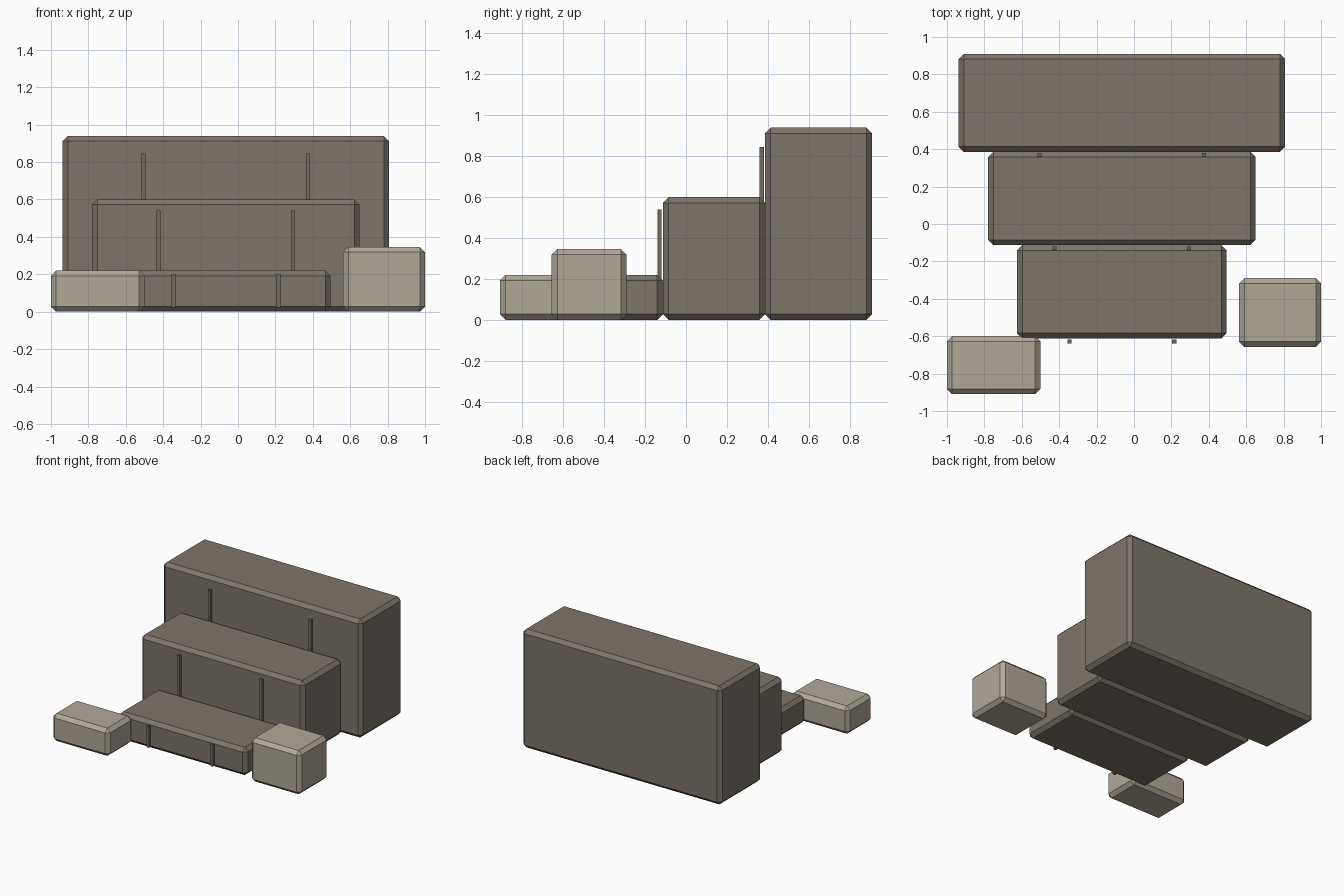
import bpy
from mathutils import Vector

cube = bpy.data.objects.get("Cube")
if cube:
    bpy.data.objects.remove(cube, do_unlink=True)


def material(name, color):
    m = bpy.data.materials.new(name)
    m.use_nodes = True
    m.diffuse_color = (*color, 1)
    m.node_tree.nodes["Principled BSDF"].inputs["Base Color"].default_value = (*color, 1)
    return m


dark_stone = material("dark_stone", (0.205, 0.178, 0.144))
pale_stone = material("pale_stone", (0.434, 0.392, 0.314))
crack_stone = material("crack_stone", (0.17, 0.147, 0.118))


def block(name, low, high, mat, chamfer=0.0):
    """Flat-sided box between two corners, with optional chamfered edges."""
    low, high = Vector(low), Vector(high)
    bpy.ops.mesh.primitive_cube_add(size=1, location=(low + high) / 2)
    ob = bpy.context.object
    ob.name = name
    ob.data.name = name
    for v in ob.data.vertices:
        v.co *= high - low
    ob.data.materials.append(mat)
    if chamfer:
        bev = ob.modifiers.new("chamfer", "BEVEL")
        bev.width = chamfer
        bev.segments = 1
        bev.limit_method = "NONE"
    return ob


CHAMFER = 0.028
CENTER = -0.065

# Stepped terraces, each with a pair of thin vertical strips on its front
terraces = [
    # name, half width, front, back, height, strip offset
    ("lower_terrace", 0.56, -0.612, -0.113, 0.22, 0.28),
    ("middle_terrace", 0.715, -0.113, 0.386, 0.60, 0.36),
    ("upper_terrace", 0.873, 0.386, 0.91, 0.94, 0.44),
]
for name, half, front, back, height, offset in terraces:
    block(name, (CENTER - half, front, 0), (CENTER + half, back, height),
          dark_stone, CHAMFER)
    for side, label in ((-1, "right"), (1, "left")):
        x = CENTER + side * offset
        block(f"{name}_{label}_strip",
              (x - 0.011, front - 0.026, height * 0.1),
              (x + 0.011, front - 0.006, height * 0.9), crack_stone)

# Loose pale blocks at the foot of the steps
block("right_loose_block", (-1, -0.91, 0), (-0.5, -0.6, 0.22), pale_stone, CHAMFER)
block("left_loose_block", (0.562, -0.657, 0), (1, -0.29, 0.347), pale_stone, CHAMFER)
